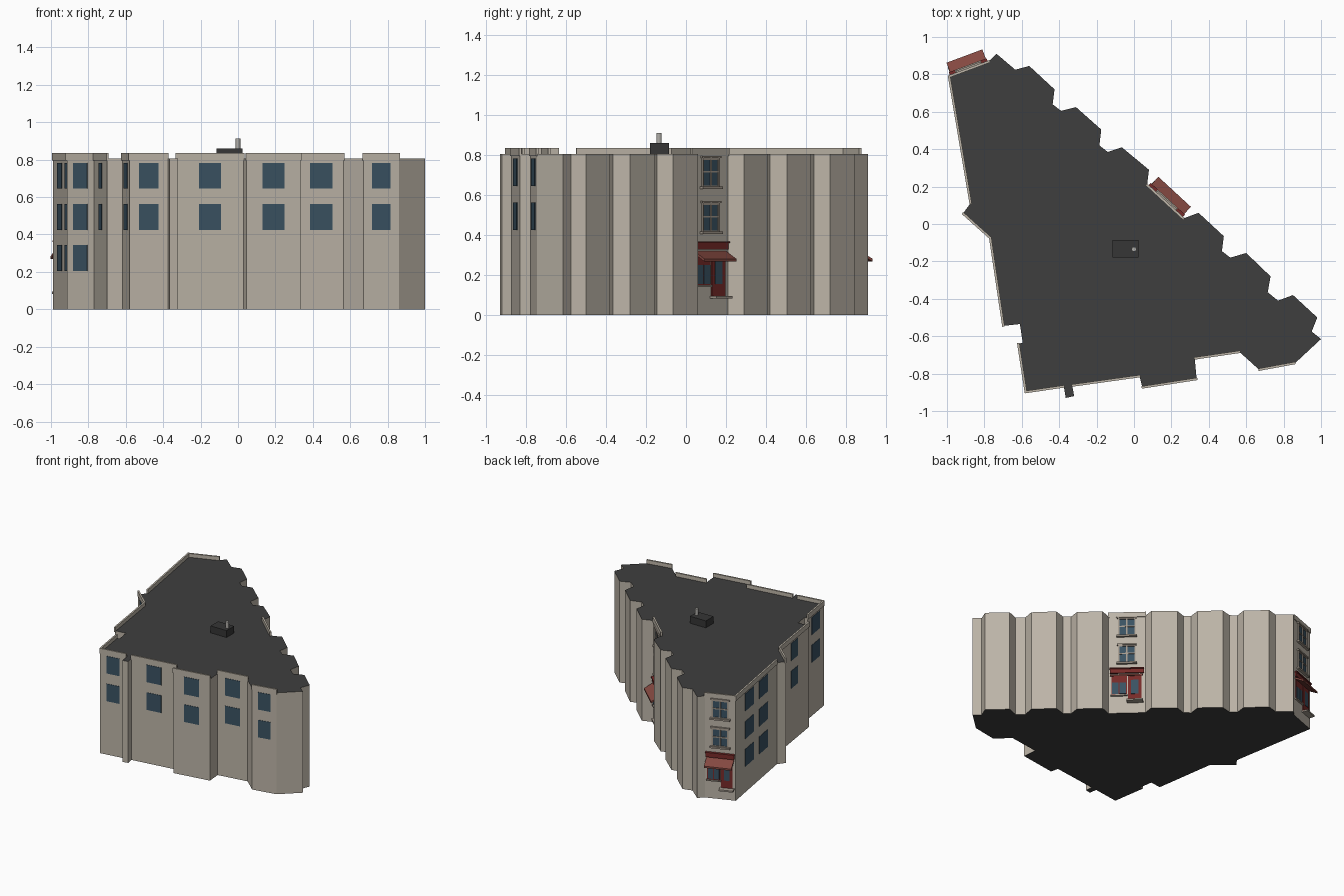
import bpy, bmesh, math
from mathutils import Vector

if "Cube" in bpy.data.objects:
    bpy.data.objects.remove(bpy.data.objects["Cube"])


def srgb(r, g, b):
    f = lambda c: c / 12.92 if c <= 0.04045 else ((c + 0.055) / 1.055) ** 2.4
    return (f(r / 255), f(g / 255), f(b / 255), 1)


def material(name, *rgb):
    m = bpy.data.materials.new(name)
    m.diffuse_color = srgb(*rgb)
    m.use_nodes = True
    m.node_tree.nodes["Principled BSDF"].inputs["Base Color"].default_value = m.diffuse_color
    return m


WALL = material("beige stone", 188, 180, 167)
ROOF = material("dark roof", 62, 62, 62)
GLASS = material("blue glass", 58, 82, 98)
TRIM = material("grey trim", 164, 154, 142)
AWNING = material("awning red", 132, 72, 64)
SHOP = material("shop red", 118, 42, 40)
PIPE = material("light grey metal", 175, 173, 168)
HATCH = material("charcoal hatch", 54, 54, 54)

WALL_TOP, PARAPET_TOP = 0.805, 0.835

# footprint corners, clockwise from the back-left corner
P = [(-.99, .79), (-.775, .87), (-.735, .91), (-.635, .825), (-.56, .845), (-.425, .72),
     (-.435, .64), (-.39, .605), (-.31, .625), (-.175, .505), (-.185, .42), (-.14, .385),
     (-.065, .41), (.08, .29), (.07, .21), (.265, .03), (.345, .06), (.48, -.065),
     (.47, -.145), (.515, -.18), (.6, -.155), (.73, -.28), (.715, -.365), (.77, -.41),
     (.85, -.38), (.98, -.5), (.95, -.575), (1, -.615), (.86, -.745), (.67, -.78),
     (.565, -.685), (.325, -.72), (.335, -.83), (.045, -.875), (.03, -.815), (-.33, -.865),
     (-.32, -.92), (-.365, -.93), (-.375, -.87), (-.58, -.9), (-.62, -.64), (-.595, -.635),
     (-.61, -.535), (-.70, -.545), (-.77, -.075), (-.915, .055), (-.875, .11)]


def finish(name, bm, mats):
    bmesh.ops.recalc_face_normals(bm, faces=bm.faces)
    me = bpy.data.meshes.new(name)
    bm.to_mesh(me)
    bm.free()
    for m in mats:
        me.materials.append(m)
    ob = bpy.data.objects.new(name, me)
    bpy.context.collection.objects.link(ob)
    return ob


def extrude_ring(bm, ring_a, ring_b):
    a = [bm.verts.new(v) for v in ring_a]
    b = [bm.verts.new(v) for v in ring_b]
    caps = [bm.faces.new(a), bm.faces.new(b)]
    for i in range(len(a)):
        j = (i + 1) % len(a)
        bm.faces.new((a[i], a[j], b[j], b[i]))
    return caps


def wall_len(e):
    return (Vector(P[(e + 1) % len(P)]) - Vector(P[e])).length


def prism(name, e, u0, u1, profile, mat):
    """Extrude a (distance out, height) profile along wall e from u0 to u1."""
    a = Vector(P[e])
    d = (Vector(P[(e + 1) % len(P)]) - a).normalized()
    n = Vector((-d.y, d.x))
    ring = lambda u: [(*(a + d * u + n * o), z) for o, z in profile]
    bm = bmesh.new()
    extrude_ring(bm, ring(u0), ring(u1))
    return finish(name, bm, [mat])


def plate(name, e, u0, u1, z0, z1, depth, mat, back=-0.002):
    return prism(name, e, u0, u1, [(back, z0), (depth, z0), (depth, z1), (back, z1)], mat)


# main building block, dark on top and underneath
bm = bmesh.new()
caps = extrude_ring(bm, [(x, y, 0) for x, y in P], [(x, y, WALL_TOP) for x, y in P])
for f in caps:
    f.material_index = 1
finish("building_body", bm, [WALL, ROOF])

# parapets along the street walls
FACADES = (0, 14)
for e in (0, 14, 28, 30, 32, 34, 38, 39, 43, 44, 46):
    plate("parapet", e, -0.004, wall_len(e) + 0.004, WALL_TOP - 0.01, PARAPET_TOP, 0.005, WALL, -0.008)

# plain windows: wall -> (column positions, width, rows)
ROWS = (0.645, 0.425, 0.205)
PLAIN = {28: ((.5,), .10, 2), 30: ((.5,), .12, 2), 32: ((.5,), .12, 2), 34: ((.5,), .12, 2),
         38: ((.5,), .105, 2), 39: ((.5,), .13, 2), 43: ((.5,), .11, 2), 44: ((.5,), .10, 3),
         46: ((.33, .67), .14, 3)}
for e, (cols, w, rows) in PLAIN.items():
    for c in cols:
        u = c * wall_len(e)
        for z in ROWS[:rows]:
            plate("window", e, u - w / 2, u + w / 2, z, z + 0.138, 0.003, GLASS)

# detailed shop facades
for e in FACADES:
    L = wall_len(e)
    # sash windows with frame, mullion, sill and lintel
    for z in (0.64, 0.415):
        h, w, c, t = 0.145, 0.125, L / 2, 0.009
        u0, u1 = c - w / 2, c + w / 2
        plate("sash_glass", e, u0, u1, z, z + h, 0.003, GLASS)
        for u in (u0, c - t / 2, u1 - t):
            plate("sash_upright", e, u, u + t, z, z + h, 0.009, TRIM)
        for zz in (z, z + h / 2, z + h - t):
            plate("sash_rail", e, u0, u1, zz, zz + t, 0.008, TRIM)
        plate("window_sill", e, u0 - .012, u1 + .012, z - .01, z + .003, 0.02, TRIM)
        plate("window_lintel", e, u0 - .008, u1 + .008, z + h, z + h + .012, 0.014, TRIM)

    # sign band and sloping awning
    plate("sign_band", e, .04 * L, .96 * L, .328, .362, 0.012, SHOP)
    plate("sign_cornice", e, .03 * L, .97 * L, .36, .368, 0.02, SHOP)
    prism("awning", e, .06 * L, .95 * L,
          [(0, .322), (.072, .282), (.072, .268), (0, .308)], AWNING)

    # shop window
    s0, s1 = .50 * L, .92 * L
    plate("shop_window_frame", e, s0, s1, .15, .31, 0.005, SHOP)
    mid = (s0 + s1) / 2
    for a, b in ((s0 + .006, mid - .003), (mid + .003, s1 - .006)):
        plate("shop_window_glass", e, a, b, .157, .25, 0.008, GLASS)
    plate("shop_window_sill", e, s0 - .004, s1 + .006, .14, .15, 0.014, TRIM)

    # door with glass and step
    d0, d1 = .10 * L, .47 * L
    plate("door", e, d0, d1, .095, .31, 0.006, SHOP)
    plate("door_glass", e, d0 + .022, d1 - .022, .155, .27, 0.009, GLASS)
    plate("door_step", e, d0 - .012, d1 + .008, .083, .095, 0.045, TRIM)

# rooftop hatch and vent pipe
bpy.ops.mesh.primitive_cube_add(size=1, location=(-.045, -.132, .83))
hatch = bpy.context.object
hatch.name = "roof_hatch"
hatch.scale = (.14, .095, .06)
hatch.data.materials.append(HATCH)
bpy.ops.mesh.primitive_cylinder_add(vertices=12, radius=.013, depth=.07, location=(0, -.135, .877))
pipe = bpy.context.object
pipe.name = "vent_pipe"
pipe.data.materials.append(PIPE)
